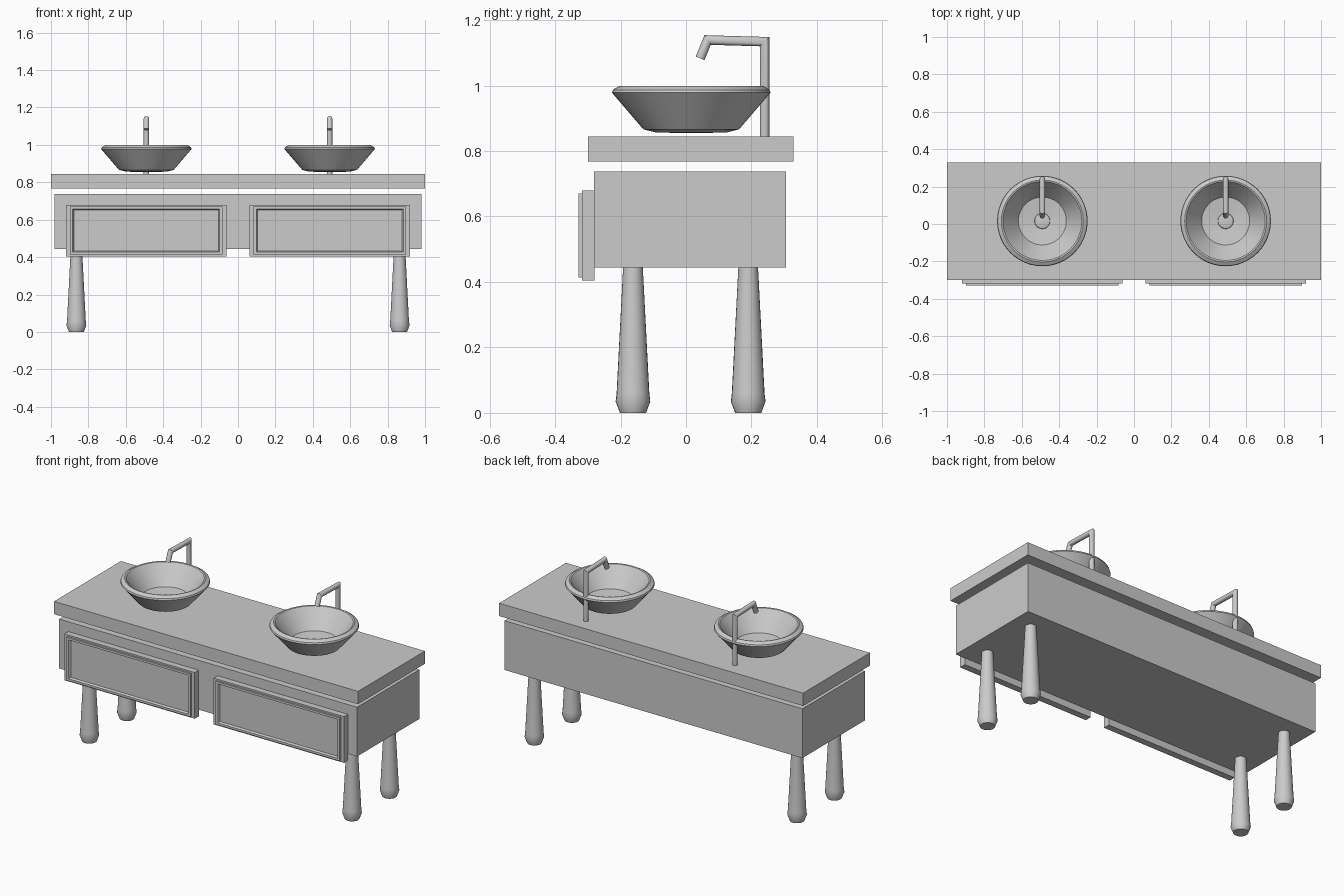
import bpy, bmesh, math
from mathutils import Vector

if "Cube" in bpy.data.objects:
    bpy.data.objects.remove(bpy.data.objects["Cube"])


def finish(name, bm, smooth=False):
    bmesh.ops.recalc_face_normals(bm, faces=bm.faces)
    mesh = bpy.data.meshes.new(name)
    bm.to_mesh(mesh)
    bm.free()
    obj = bpy.data.objects.new(name, mesh)
    bpy.context.collection.objects.link(obj)
    if smooth:
        bpy.ops.object.select_all(action='DESELECT')
        obj.select_set(True)
        bpy.context.view_layer.objects.active = obj
        bpy.ops.object.shade_smooth_by_angle(angle=math.radians(30))
    return obj


def loft(name, rings, smooth=False):
    """Skin equal-sized rings of points and cap both ends."""
    bm = bmesh.new()
    loops = [[bm.verts.new(p) for p in ring] for ring in rings]
    n = len(loops[0])
    for a, b in zip(loops, loops[1:]):
        for i in range(n):
            j = (i + 1) % n
            bm.faces.new((a[i], a[j], b[j], b[i]))
    bm.faces.new(loops[0])
    bm.faces.new(loops[-1])
    return finish(name, bm, smooth)


def circle(x, y, z, r, n):
    return [(x + r * math.cos(2 * math.pi * i / n),
             y + r * math.sin(2 * math.pi * i / n), z) for i in range(n)]


def turned(name, x, y, profile, n):
    return loft(name, [circle(x, y, z, r, n) for r, z in profile], True)


def rect(x0, x1, z0, z1, y):
    return [(x0, y, z0), (x1, y, z0), (x1, y, z1), (x0, y, z1)]


def box(name, x0, x1, y0, y1, z0, z1):
    return loft(name, [rect(x0, x1, z0, z1, y0), rect(x0, x1, z0, z1, y1)])


def mitred_tube(name, x, path, r, n=16):
    """Round tube along a y-z path with mitred corners."""
    pts = [Vector((y, z)) for y, z in path]
    rings = []
    for k, p in enumerate(pts):
        d0 = (p - pts[k - 1]).normalized() if k else None
        d1 = (pts[k + 1] - p).normalized() if k < len(pts) - 1 else None
        d0, d1 = d0 or d1, d1 or d0
        t = (d0 + d1).normalized()
        side = Vector((-t.y, t.x)) / t.dot(d0)
        ring = []
        for i in range(n):
            a = 2 * math.pi * i / n
            q = p + side * r * math.sin(a)
            ring.append((x + r * math.cos(a), q.x, q.y))
        rings.append(ring)
    return loft(name, rings, True)


# Countertop hovering just above the cabinet body
box("countertop", -1, 1, -0.30, 0.328, 0.768, 0.844)
box("cabinet", -0.98, 0.98, -0.281, 0.306, 0.444, 0.737)

# Drawer fronts: slab, raised frame, recessed panel (x inset, z inset, y)
drawer_steps = [(0, 0, -0.279), (0, 0, -0.318), (0.021, 0.009, -0.318),
                (0.021, 0.009, -0.329), (0.036, 0.022, -0.329),
                (0.043, 0.028, -0.318)]
leg_profile = [(0.040, 0), (0.053, 0.035), (0.050, 0.06), (0.030, 0.446)]
# Outer skin from underside to rim, then inner wall down to the drain
basin_profile = [(0.04, 0.855), (0.11, 0.857), (0.146, 0.866), (0.242, 0.978),
                 (0.239, 0.987), (0.219, 0.999), (0.211, 0.997),
                 (0.128, 0.887), (0.042, 0.877), (0.040, 0.882),
                 (0.034, 0.884)]
faucet_path = [(0.240, 0.842), (0.240, 1.134), (0.066, 1.139), (0.043, 1.083)]

for s, side in ((-1, "left"), (1, "right")):
    x0, x1 = sorted((s * 0.062, s * 0.92))
    loft(side + "_drawer", [rect(x0 + dx, x1 - dx, 0.404 + dz, 0.679 - dz, y)
                            for dx, dz, y in drawer_steps])
    turned(side + "_basin", s * 0.49, 0.016, basin_profile, 48)
    mitred_tube(side + "_faucet", s * 0.49, faucet_path, 0.0145)
    for y, end in ((-0.162, "front"), (0.19, "back")):
        turned(f"{end}_{side}_leg", s * 0.864, y, leg_profile, 24)
